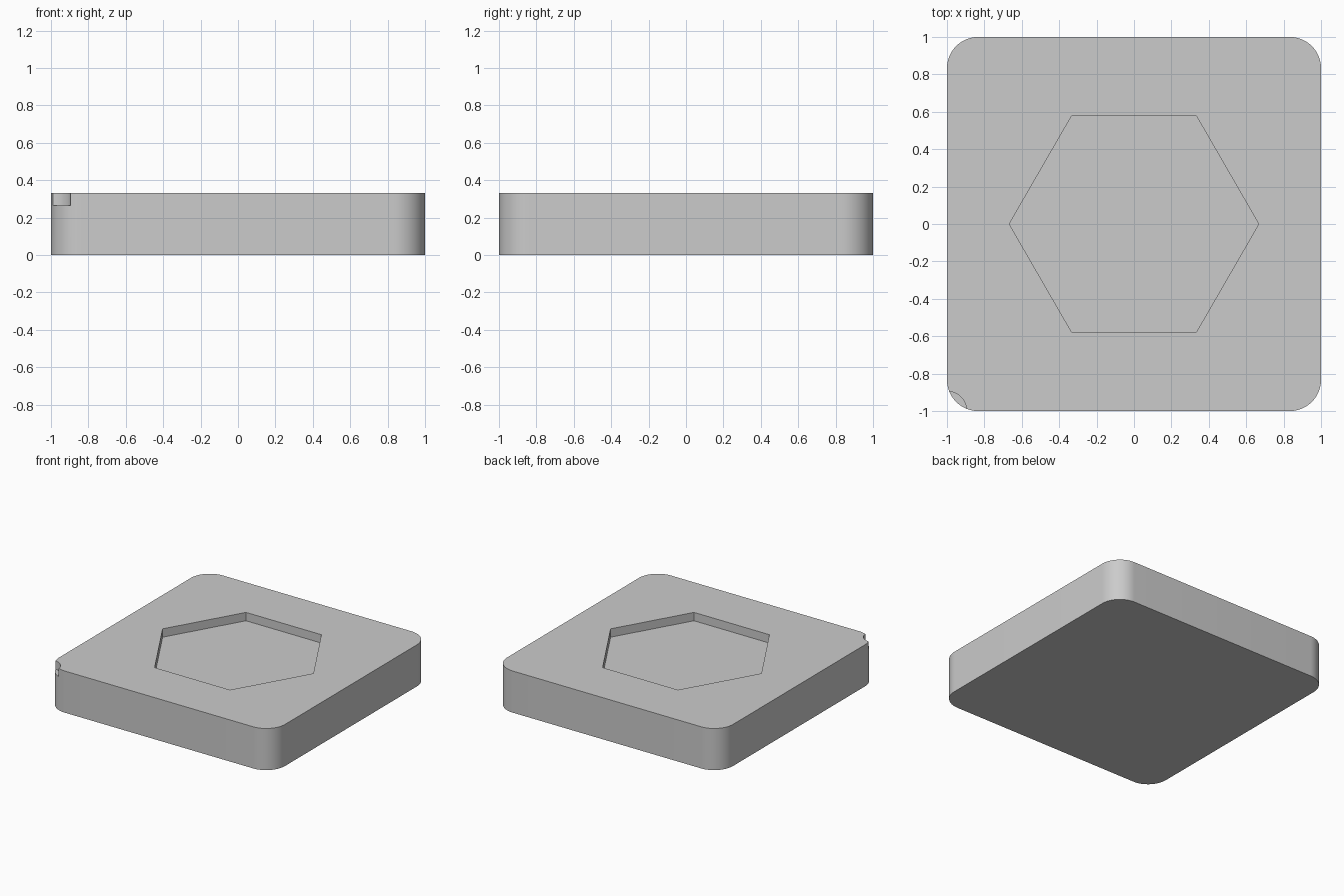
import bpy
import bmesh
from math import radians

cube = bpy.data.objects.get("Cube")
if cube:
    bpy.data.objects.remove(cube, do_unlink=True)

HEIGHT = 0.333
RECESS = 0.067
CORNER = 0.167

grey = bpy.data.materials.new("light_grey")
grey.use_nodes = True
colour = (0.6, 0.6, 0.6, 1)
grey.diffuse_color = colour
grey.node_tree.nodes["Principled BSDF"].inputs["Base Color"].default_value = colour


def add_object(name, bm):
    mesh = bpy.data.meshes.new(name)
    bm.to_mesh(mesh)
    bm.free()
    mesh.materials.append(grey)
    obj = bpy.data.objects.new(name, mesh)
    bpy.context.collection.objects.link(obj)
    return obj


def recess_cutter(name, radius, sides, x, y):
    """Upright prism whose floor sits one recess depth below the top."""
    bm = bmesh.new()
    bmesh.ops.create_cone(bm, cap_ends=True, segments=sides,
                          radius1=radius, radius2=radius, depth=RECESS * 2)
    # Turn so that a vertex points along x
    vert = max(bm.verts, key=lambda v: v.co.x)
    if abs(vert.co.y) > 0.001:
        for v in bm.verts:
            v.co.x, v.co.y = v.co.y, -v.co.x
    for v in bm.verts:
        v.co.x += x
        v.co.y += y
        v.co.z += HEIGHT
    obj = add_object(name, bm)
    obj.hide_render = True
    obj.hide_set(True)
    return obj


# Square block with rounded upright corners
bm = bmesh.new()
bmesh.ops.create_cube(bm, size=2)
for v in bm.verts:
    v.co.z = HEIGHT if v.co.z > 0 else 0
upright = [e for e in bm.edges if abs(e.verts[0].co.z - e.verts[1].co.z) > 0.1]
bmesh.ops.bevel(bm, geom=upright, offset=CORNER, segments=16,
                profile=0.5, affect='EDGES')
block = add_object("base_block", bm)

# Hexagonal pocket and the small round notch at one front corner
cutters = [recess_cutter("hexagon_pocket_cutter", 0.667, 6, 0, 0),
           recess_cutter("corner_notch_cutter", 0.106, 64, -1, -1)]
for cutter in cutters:
    cut = block.modifiers.new(cutter.name, 'BOOLEAN')
    cut.operation = 'DIFFERENCE'
    cut.solver = 'EXACT'
    cut.object = cutter

bpy.context.view_layer.objects.active = block
block.select_set(True)
for cut in list(block.modifiers):
    bpy.ops.object.modifier_apply(modifier=cut.name)
for cutter in cutters:
    bpy.data.objects.remove(cutter, do_unlink=True)

bpy.ops.object.shade_smooth_by_angle(angle=radians(30))
